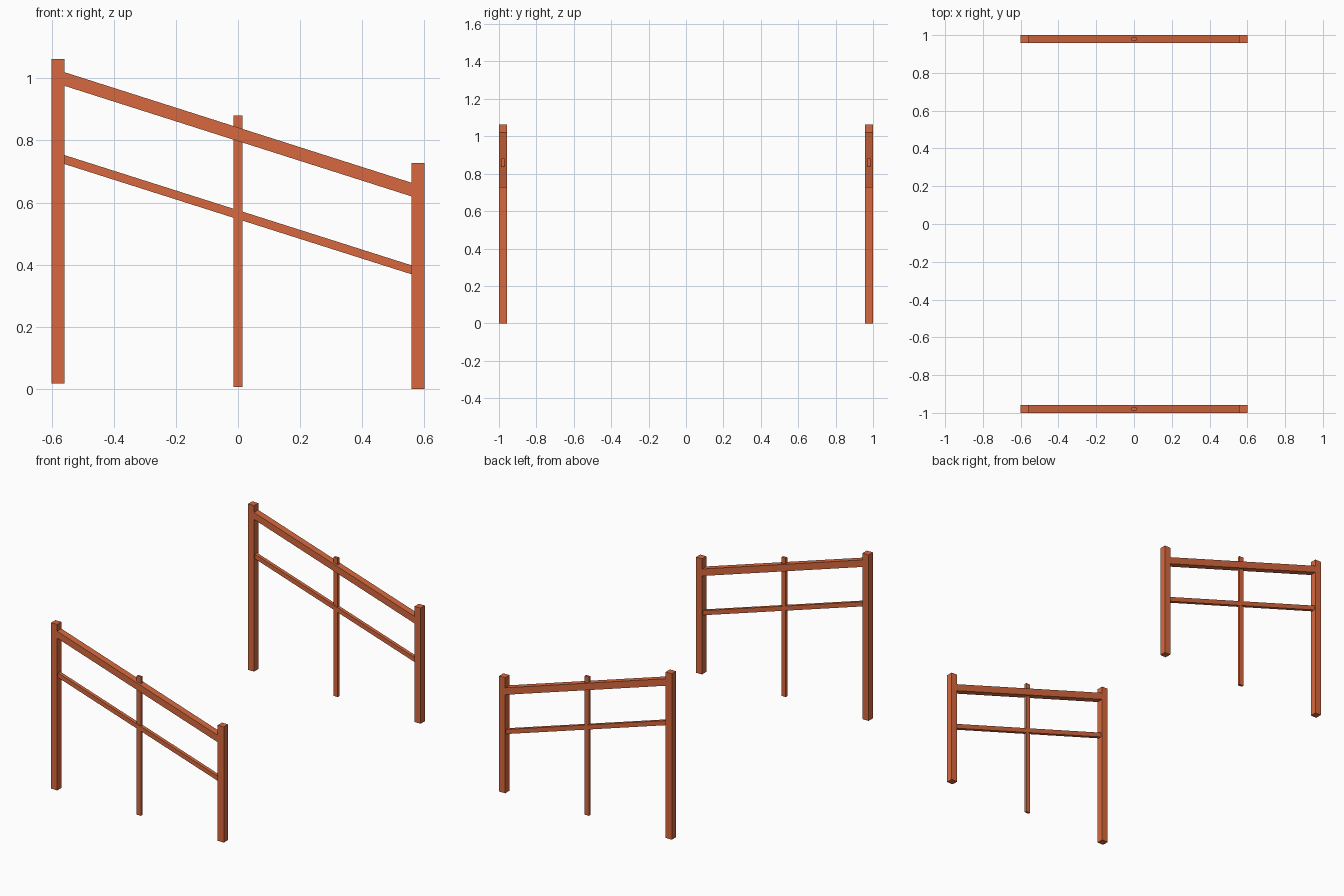
import bpy
import bmesh

if "Cube" in bpy.data.objects:
    bpy.data.objects.remove(bpy.data.objects["Cube"])

Y = 0.979          # centre line of each fence panel

mat = bpy.data.materials.new("rust_orange")
mat.diffuse_color = (0.68, 0.14, 0.05, 1)
mat.use_nodes = True
mat.node_tree.nodes["Principled BSDF"].inputs["Base Color"].default_value = mat.diffuse_color


def bar(name, profile, depth):
    """Extrude an x/z outline along y and mirror it to the opposite panel."""
    bm = bmesh.new()
    face = bm.faces.new([bm.verts.new((x, -Y - depth / 2, z)) for x, z in profile])
    ext = bmesh.ops.extrude_face_region(bm, geom=[face])
    moved = [g for g in ext["geom"] if isinstance(g, bmesh.types.BMVert)]
    bmesh.ops.translate(bm, verts=moved, vec=(0, depth, 0))
    bmesh.ops.recalc_face_normals(bm, faces=bm.faces)
    mesh = bpy.data.meshes.new(name)
    bm.to_mesh(mesh)
    bm.free()
    mesh.materials.append(mat)
    obj = bpy.data.objects.new(name, mesh)
    bpy.context.collection.objects.link(obj)
    mod = obj.modifiers.new("opposite_panel", 'MIRROR')
    mod.use_axis = (False, True, False)
    mod.use_mirror_merge = False


def post(name, x, width, z0, z1, depth):
    a, b = x - width / 2, x + width / 2
    bar(name, [(a, z0), (b, z0), (b, z1), (a, z1)], depth)


def rail(name, top_left, top_right, height, depth):
    # sloping bar with plumb-cut ends against the posts
    a, b = -0.559, 0.559
    bar(name, [(a, top_left - height), (b, top_right - height),
               (b, top_right), (a, top_left)], depth)


# Uprights
post("tall_post", -0.58, 0.042, 0.018, 1.063, 0.042)
post("short_post", 0.58, 0.042, 0.0, 0.728, 0.042)
post("middle_stake", 0.0, 0.029, 0.006, 0.88, 0.015)

# Sloping rails
rail("top_rail", 1.02, 0.664, 0.044, 0.042)
rail("lower_rail", 0.753, 0.398, 0.029, 0.022)
